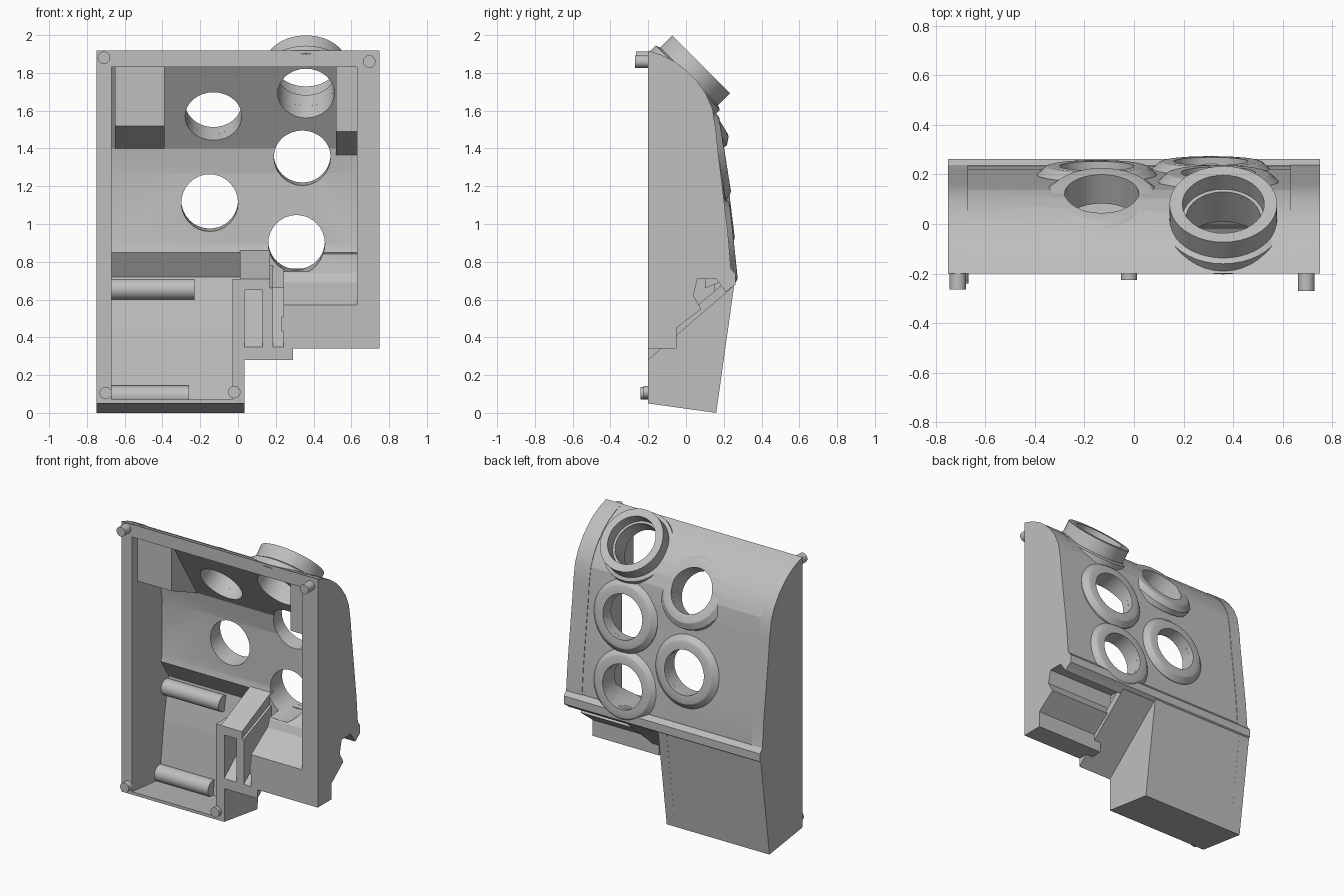
import bpy, bmesh, math
from mathutils import Vector

cube = bpy.data.objects.get("Cube")
if cube:
    bpy.data.objects.remove(cube, do_unlink=True)

grey = bpy.data.materials.new("plain_grey")
grey.use_nodes = True
colour = (0.52, 0.52, 0.52, 1)
grey.diffuse_color = colour
grey.node_tree.nodes["Principled BSDF"].inputs["Base Color"].default_value = colour


def finish(name, bm):
    bmesh.ops.recalc_face_normals(bm, faces=bm.faces[:])
    mesh = bpy.data.meshes.new(name)
    bm.to_mesh(mesh)
    bm.free()
    ob = bpy.data.objects.new(name, mesh)
    bpy.context.scene.collection.objects.link(ob)
    mesh.materials.append(grey)
    return ob


def smooth(ob, degrees=25):
    bpy.ops.object.select_all(action="DESELECT")
    ob.select_set(True)
    bpy.context.view_layer.objects.active = ob
    bpy.ops.object.shade_smooth_by_angle(angle=math.radians(degrees))


def prism(name, x0, x1, outline):
    """Extrude a (y, z) outline from x0 to x1."""
    bm = bmesh.new()
    face = bm.faces.new([bm.verts.new((x0, y, z)) for y, z in outline])
    side = bmesh.ops.extrude_face_region(bm, geom=[face])["geom"]
    bmesh.ops.translate(bm, vec=(x1 - x0, 0, 0),
                        verts=[v for v in side if isinstance(v, bmesh.types.BMVert)])
    return finish(name, bm)


def lathe(name, centre, axis, section, steps=40):
    """Revolve a closed (radius, height) section around an axis."""
    bm = bmesh.new()
    rows = []
    for i in range(steps):
        a = math.tau * i / steps
        rows.append([bm.verts.new((r * math.cos(a), r * math.sin(a), h)) for r, h in section])
    n = len(section)
    for i in range(steps):
        p, q = rows[i], rows[(i + 1) % steps]
        for j in range(n):
            k = (j + 1) % n
            bm.faces.new((p[j], q[j], q[k], p[k]))
    ob = finish(name, bm)
    ob.rotation_euler = Vector(axis).to_track_quat("Z", "Y").to_euler()
    ob.location = centre
    smooth(ob)
    return ob


def rod(name, start, end, radius):
    start, end = Vector(start), Vector(end)
    bpy.ops.mesh.primitive_cylinder_add(vertices=32, radius=radius, depth=(end - start).length,
                                        location=(start + end) / 2)
    ob = bpy.context.object
    ob.name = name
    ob.rotation_euler = (end - start).to_track_quat("Z", "Y").to_euler()
    ob.data.materials.append(grey)
    smooth(ob)
    return ob


# Outer curve of the casing, from the lower lip to the top edge
curve = [(.238, .76), (.222, .95), (.192, 1.2), (.17, 1.38), (.158, 1.5), (.14, 1.61),
         (.105, 1.69), (.055, 1.76), (0, 1.815), (-.06, 1.86), (-.13, 1.895), (-.2, 1.918)]
stepped = [(-.2, .34), (-.05, .34), (-.05, .45), (.08, .55), (.04, .62), (.06, .71),
           (.16, .71), (.21, .64), (.24, .665)]

# Side walls
smooth(prism("right_side_wall", -.75, -.67, [(-.2, .05), (.16, 0), (.258, .7)] + curve))
smooth(prism("left_side_wall", .63, .75, stepped + curve))

# Curved back panel with its thick faceted inner face
inner = [(-.2, 1.83), (-.16, 1.83), (.11, 1.4), (.13, 1.27), (.125, .89), (.115, .85), (.205, .71)]
panel = prism("back_panel", -.67, .63,
              [(.235, .71)] + [(y - .003, z - .002) for y, z in curve[:-1]] + curve[-1:] + inner)
prism("back_lip", -.75, .75, [(.2, .70), (.235, .66), (.263, .68), (.263, .735), (.236, .765), (.2, .76)])

# Solid blocks in the upper corners
for name, x0, x1, low in (("right_corner_block", -.65, -.39, 1.39),
                          ("left_corner_block", .52, .63, 1.36)):
    prism(name, x0, x1, [(-.17, 1.84), (-.17, low + .13), (.13, low), (.13, 1.6),
                         (.04, 1.74), (-.06, 1.82)])

# Lower compartment: back and floor in one, and its inner wall
prism("compartment_shell", -.67, .035, [(.26, .72), (.16, 0), (-.2, .05), (-.2, .07),
                                        (.1, .04), (.15, .44), (.2, .72)])
prism("compartment_wall", -.03, .035, [(-.2, .05), (.16, 0), (.26, .71), (-.2, .71)])

# Stepped lower block beside the compartment
lower_block = prism("lower_block", .24, .63, stepped + [(.236, .74), (.15, .86), (.13, .85),
                                                        (0, .74), (-.02, .69), (-.2, .57)])

# Sloping bracket between them
prism("bracket_floor", .035, .29, [(-.2, .28), (.24, .66), (.24, .72), (-.14, .4), (-.2, .35)])
prism("bracket_top", .01, .17, [(-.2, .65), (-.2, .71), (.12, .86), (.15, .86), (.15, .8)])
prism("bracket_strut", .13, .185, [(-.2, .33), (-.1, .42), (.15, .64), (.15, .8), (-.2, .66)])
prism("bracket_tab", .23, .29, [(-.2, .43), (-.16, .43), (-.16, .51), (-.2, .51)])
bracket_rear = prism("bracket_rear", .16, .24, [(.1, .66), (.2, .7), (.2, .86), (.1, .84)])

# Raised rings and the bores through them: x, y, z of rim centre, tilt in degrees
rings = [(.36, .08, 1.845, 45), (-.13, .122, 1.642, 31), (.34, .207, 1.368, 9),
         (-.15, .234, 1.125, 7), (.31, .253, .91, 6)]
low_ring = [(.15, 0), (.195, 0), (.208, -.004), (.242, -.035), (.242, -.07), (.15, -.07)]
tall_ring = [(.165, 0), (.217, 0), (.217, -.09), (.24, -.1), (.24, -.16), (.15, -.16),
             (.15, -.08), (.165, -.08)]
cutters = []
for i, (x, y, z, tilt) in enumerate(rings):
    axis = Vector((0, math.cos(math.radians(tilt)), math.sin(math.radians(tilt))))
    centre = Vector((x, y, z))
    lathe("port_ring_%d" % (i + 1), centre, axis, low_ring if i else tall_ring)
    cutter = rod("bore_cutter_%d" % (i + 1), centre - axis * (.32 if i < 2 else .26),
                 centre + axis * .06, .15)
    cutter.hide_render = True
    cutters.append(cutter)


def bore(ob, tools):
    for tool in tools:
        mod = ob.modifiers.new("bore", "BOOLEAN")
        mod.operation = "DIFFERENCE"
        mod.solver = "EXACT"
        mod.object = tool
    bpy.context.view_layer.update()
    mesh = bpy.data.meshes.new_from_object(
        ob.evaluated_get(bpy.context.evaluated_depsgraph_get()))
    ob.modifiers.clear()
    ob.data = mesh
    smooth(ob, 14)


bore(panel, cutters)
bore(lower_block, cutters[4:])
bore(bracket_rear, cutters[4:])
for tool in cutters:
    bpy.data.objects.remove(tool, do_unlink=True)

# Rollers in the compartment
rod("upper_roller", (-.68, .17, .655), (-.23, .17, .655), .055)
rod("lower_roller", (-.68, .1, .088), (-.26, .1, .088), .057)

# Locating pins on the open front
for name, x, z, tip in (("upper_right_pin", -.71, 1.88, -.265), ("upper_left_pin", .695, 1.86, -.27),
                        ("lower_right_pin", -.7, .105, -.24), ("lower_left_pin", -.02, .11, -.225)):
    rod(name, (x, -.195, z), (x, tip, z), .033)
